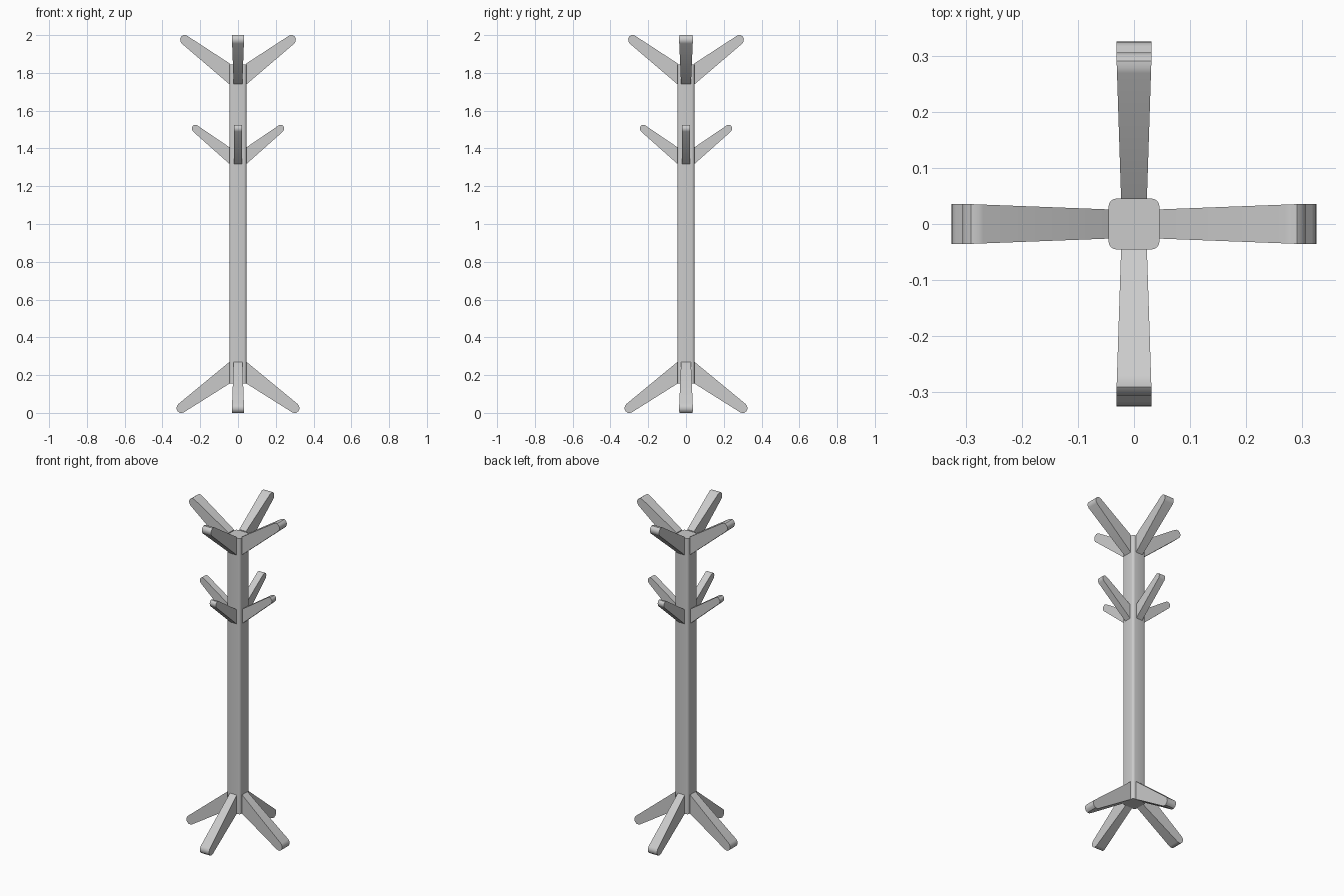
import bpy, bmesh, math
from mathutils import Matrix

if "Cube" in bpy.data.objects:
    bpy.data.objects.remove(bpy.data.objects["Cube"])

ROOT, TIP = 0.045, 0.325
# Side profile of a leg (distance from axis, height), rounded at the foot
PROFILE = [(0.045, 0.155), (0.285, 0.004), (0.295, 0.0), (0.308, 0.0),
           (0.319, 0.008), (0.325, 0.020), (0.324, 0.034), (0.317, 0.046),
           (0.045, 0.270)]


def finish(name, bm):
    bmesh.ops.recalc_face_normals(bm, faces=bm.faces)
    mesh = bpy.data.meshes.new(name)
    bm.to_mesh(mesh)
    bm.free()
    obj = bpy.data.objects.new(name, mesh)
    bpy.context.collection.objects.link(obj)
    for p in mesh.polygons:
        p.use_smooth = True
    bpy.context.view_layer.objects.active = obj
    obj.select_set(True)
    bpy.ops.object.shade_smooth_by_angle(angle=math.radians(35))
    obj.select_set(False)
    return obj


def arm(name, turn, reach, z0, zscale, w_root, w_tip):
    """Tapered arm, widening from the post to its rounded tip."""
    bm = bmesh.new()
    sides = []
    for s in (-0.5, 0.5):
        ring = []
        for x, z in PROFILE:
            t = (x - ROOT) / (TIP - ROOT)
            w = w_root + (w_tip - w_root) * t
            ring.append(bm.verts.new((ROOT + t * (reach - ROOT), s * w, z0 + zscale * z)))
        sides.append(ring)
        bm.faces.new(ring)
    a, b = sides
    for i in range(len(a)):
        j = (i + 1) % len(a)
        bm.faces.new((a[i], a[j], b[j], b[i]))
    bm.transform(Matrix.Rotation(turn, 4, 'Z'))
    finish(name, bm)


# Square post with rounded upright edges
bm = bmesh.new()
bmesh.ops.create_cube(bm, size=1.0)
bm.transform(Matrix.Translation((0, 0, 1.0)) @ Matrix.Diagonal((0.091, 0.091, 1.69, 1)))
upright = [e for e in bm.edges if abs(e.verts[0].co.z - e.verts[1].co.z) > 1]
bmesh.ops.bevel(bm, geom=upright, offset=0.015, segments=4, profile=0.5, affect='EDGES')
finish("post", bm)

# Four legs, four large upper hooks, four small middle hooks
for i, side in enumerate(("right", "back", "left", "front")):
    turn = i * math.pi / 2
    w_root, w_tip = (0.052, 0.072) if i % 2 == 0 else (0.046, 0.063)
    arm(side + "_leg", turn, 0.325, 0.0, 1.0, w_root, w_tip)
    arm(side + "_upper_hook", turn, 0.306, 2.0, -0.965, w_root, w_tip)
    arm(side + "_middle_hook", turn, 0.244, 1.525, -0.767, 0.042, 0.042)
